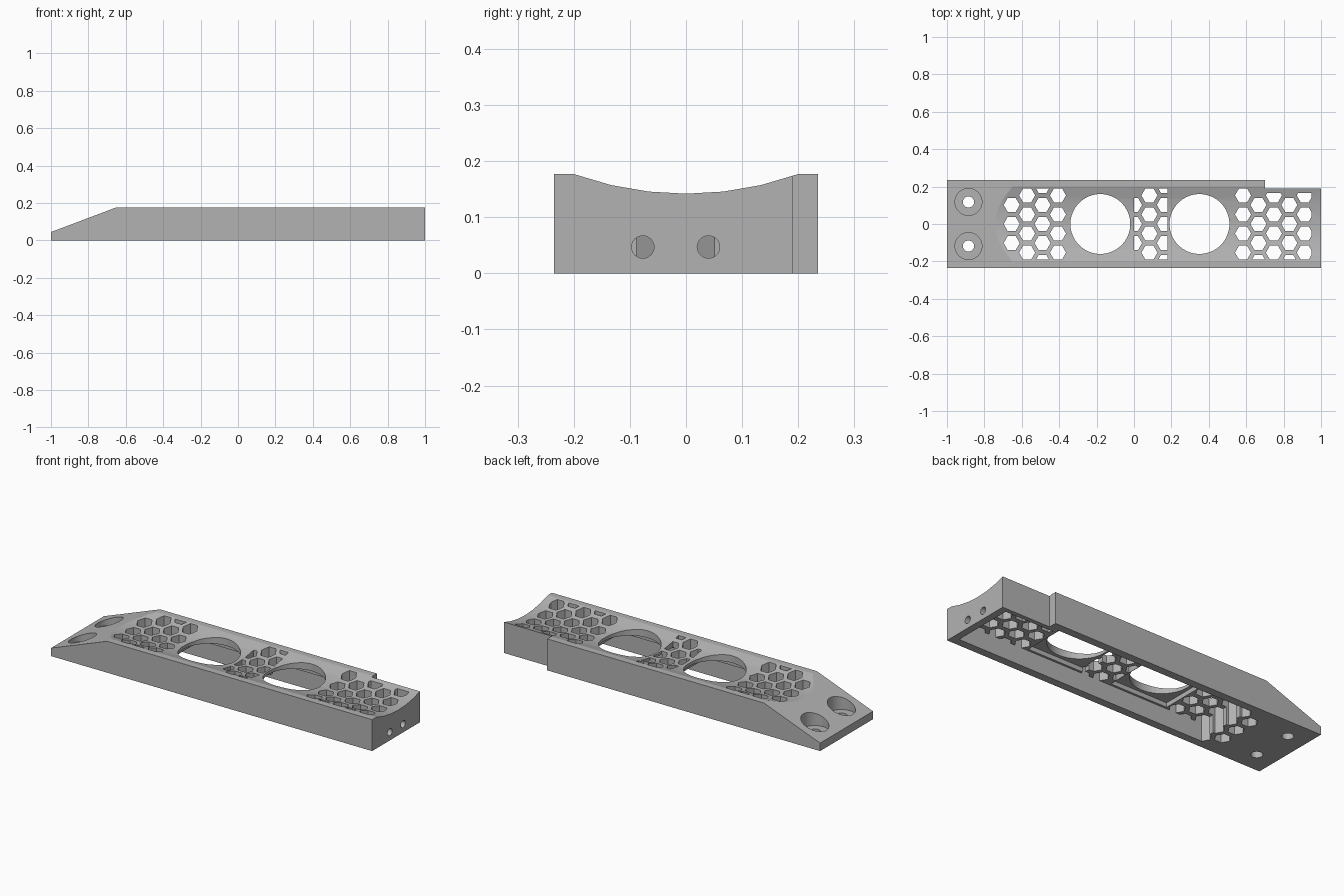
import bpy, bmesh, math
from mathutils import Vector

cube = bpy.data.objects.get("Cube")
if cube:
    bpy.data.objects.remove(cube, do_unlink=True)

grey = bpy.data.materials.new("plain_grey")
grey.use_nodes = True
colour = (0.45, 0.45, 0.45, 1)
grey.diffuse_color = colour
grey.node_tree.nodes["Principled BSDF"].inputs["Base Color"].default_value = colour


def prism(bm, outline, depth):
    """Extrude a closed outline of 3D points along depth."""
    face = bm.faces.new([bm.verts.new(p) for p in outline])
    moved = bmesh.ops.extrude_face_region(bm, geom=[face])["geom"]
    bmesh.ops.translate(bm, vec=depth, verts=[v for v in moved if isinstance(v, bmesh.types.BMVert)])


def box(bm, x0, x1, y0, y1, z0, z1):
    prism(bm, [(x0, y0, z0), (x1, y0, z0), (x1, y1, z0), (x0, y1, z0)], (0, 0, z1 - z0))


def ring(x, y, r, n):
    return [(x + r * math.cos(2 * math.pi * i / n), y + r * math.sin(2 * math.pi * i / n))
            for i in range(n)]


def upright(bm, points, z0, z1):
    prism(bm, [(x, y, z0) for x, y in points], (0, 0, z1 - z0))


def clip(points, axis, limit, sign):
    """Keep the part of a polygon where sign * coordinate <= sign * limit."""
    kept = []
    for i, a in enumerate(points):
        b = points[(i + 1) % len(points)]
        da, db = sign * (limit - a[axis]), sign * (limit - b[axis])
        if da >= 0:
            kept.append(a)
        if da * db < 0:
            kept.append(tuple(Vector(a).lerp(Vector(b), da / (da - db))))
    return kept


def make(name, bm):
    bmesh.ops.recalc_face_normals(bm, faces=bm.faces)
    mesh = bpy.data.meshes.new(name)
    bm.to_mesh(mesh)
    bm.free()
    mesh.materials.append(grey)
    obj = bpy.data.objects.new(name, mesh)
    bpy.context.collection.objects.link(obj)
    return obj


# Body: block with a scooped top, sloped at one end
W, H, R = 0.235, 0.177, 0.589
section = [(-1, -W, 0), (-1, W, 0), (-1, W, H)]
for i in range(7):
    y = 0.2 - i * 0.2 / 3
    section.append((-1, y, 0.142 + R - math.sqrt(R * R - y * y)))
section.append((-1, -W, H))
bm = bmesh.new()
prism(bm, section, (2, 0, 0))
cut = bmesh.ops.bisect_plane(bm, geom=bm.verts[:] + bm.edges[:] + bm.faces[:], dist=1e-5,
                             plane_co=(-1, 0, 0.045), plane_no=(-0.132, 0, 0.35), clear_outer=True)
bmesh.ops.holes_fill(bm, edges=[e for e in bm.edges if e.is_boundary])
body = make("grille_housing", bm)

# Underside cavity and corner notch
cavity = bmesh.new()
upright(cavity, [(-0.58, -0.19), (0.96, -0.19), (0.96, 0.165), (0.66, 0.165),
                 (0.66, 0.19), (-0.58, 0.19)], -0.1, 0.1)
box(cavity, 0.7, 1.1, 0.19, 0.4, -0.1, 0.4)

# Shallow seats around the two large openings
OPENINGS = (-0.18, 0.35)
seats = bmesh.new()
for x in OPENINGS:
    box(seats, x - 0.178, x + 0.178, -0.178, 0.178, 0.05, 0.125)

# Hexagon grille: column x, alternating rows, clipped to its panel
grille = bmesh.new()
PANELS = [(-0.654, 4, 1, -0.7, -0.36, 0.19), (0, 3, 1, 0, 0.18, 0.19), (0.583, 5, 0, 0.53, 0.95, 0.19)]
for start, columns, odd, x0, x1, top in PANELS:
    for c in range(columns):
        x = start + c * 0.0825
        shifted = (c + odd) % 2
        limit = 0.165 if x > 0.62 else top
        for r in range(-2, 3):
            y = r * 0.102 if shifted else (r + 0.5) * 0.102
            if abs(y) > 0.22 or (shifted and abs(r) == 2 and c == 0):
                continue
            hexagon = ring(x, y, 0.043, 6)
            for axis, edge, sign in ((0, x0, -1), (0, x1, 1), (1, -0.19, -1), (1, limit, 1)):
                hexagon = clip(hexagon, axis, edge, sign) if hexagon else hexagon
            if len(hexagon) > 2:
                upright(grille, hexagon, -0.1, 0.4)

# Large openings, screw holes and end wall holes
holes = bmesh.new()
for x in OPENINGS:
    upright(holes, ring(x, 0, 0.16, 64), -0.1, 0.4)
for y in (-0.118, 0.118):
    upright(holes, ring(-0.885, y, 0.03, 32), -0.1, 0.4)
for y in (-0.077, 0.04):
    prism(holes, [(0.9, a, b) for a, b in ring(y, 0.047, 0.02, 32)], (0.2, 0, 0))
counterbores = bmesh.new()
for y in (-0.118, 0.118):
    upright(counterbores, ring(-0.885, y, 0.072, 48), 0.035, 0.4)

# Carve the body, then drop the cutters
cutters = []
for name, bm in (("cavity_cutter", cavity), ("seat_cutter", seats), ("grille_cutter", grille),
                 ("hole_cutter", holes), ("counterbore_cutter", counterbores)):
    cutter = make(name, bm)
    cutter.hide_render = True
    cutters.append(cutter)
    mod = body.modifiers.new(name, "BOOLEAN")
    mod.operation, mod.solver, mod.object = "DIFFERENCE", "EXACT", cutter
bpy.context.view_layer.update()
carved = bpy.data.meshes.new_from_object(body.evaluated_get(bpy.context.evaluated_depsgraph_get()))
body.modifiers.clear()
body.data = carved
carved.materials.clear()
carved.materials.append(grey)
for cutter in cutters:
    bpy.data.objects.remove(cutter, do_unlink=True)

bpy.ops.object.select_all(action="DESELECT")
body.select_set(True)
bpy.context.view_layer.objects.active = body
bpy.ops.object.shade_smooth_by_angle(angle=math.radians(15))
